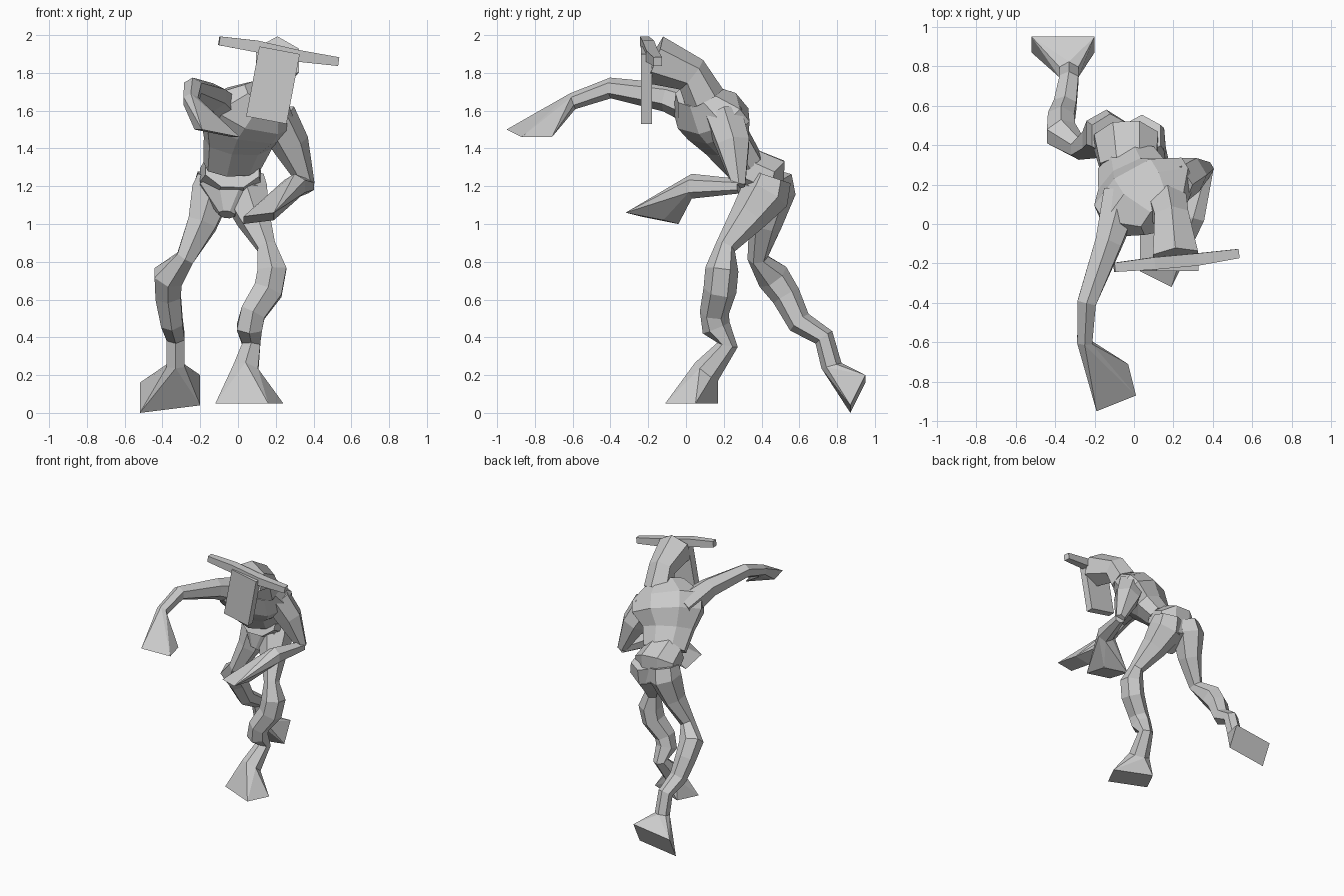
import bpy
import bmesh
import math
from mathutils import Vector

cube = bpy.data.objects.get("Cube")
if cube:
    bpy.data.objects.remove(cube, do_unlink=True)

grey = bpy.data.materials.new("plain grey")
grey.use_nodes = True
grey.diffuse_color = (0.6, 0.6, 0.6, 1)
grey.node_tree.nodes["Principled BSDF"].inputs["Base Color"].default_value = grey.diffuse_color

ACROSS_X = Vector((1, 0, 0))
ACROSS_Y = Vector((0, 1, 0))
SHOULDER_LINE = Vector((0.9, 0.4, 0))


def finish(name, bm):
    """Turn the bmesh into a flat-shaded grey object."""
    bmesh.ops.recalc_face_normals(bm, faces=bm.faces)
    mesh = bpy.data.meshes.new(name)
    bm.to_mesh(mesh)
    bm.free()
    mesh.materials.append(grey)
    obj = bpy.data.objects.new(name, mesh)
    bpy.context.collection.objects.link(obj)


def section(center, tangent, side, radius, flatness, sides):
    """Polygon across the path, wide along side and flattened the other way."""
    u = (side - tangent * side.dot(tangent)).normalized()
    v = tangent.cross(u) * flatness
    angles = [math.tau * (i + 0.5) / sides for i in range(sides)]
    return [center + (u * math.cos(a) + v * math.sin(a)) * radius * 1.1 for a in angles]


def limb(name, rings, side=ACROSS_X, flatness=1, sides=6):
    """Faceted tube through rings of (x, y, z, radius); returns its end section."""
    points = [Vector(ring[:3]) for ring in rings]
    last = len(points) - 1
    bm = bmesh.new()
    loops = []
    for i, ring in enumerate(rings):
        tangent = (points[min(i + 1, last)] - points[max(i - 1, 0)]).normalized()
        outline = section(points[i], tangent, side, ring[-1], flatness, sides)
        loops.append([bm.verts.new(p) for p in outline])
    for lower, upper in zip(loops, loops[1:]):
        for i in range(sides):
            j = (i + 1) % sides
            bm.faces.new((lower[i], lower[j], upper[j], upper[i]))
    bm.faces.new(loops[0])
    bm.faces.new(loops[-1])
    finish(name, bm)
    return outline


def paddle(name, wrist, center, across, along):
    """Hand or foot that flares from the limb's end section to a flat rectangle."""
    center, across, along = Vector(center), Vector(across), Vector(along)
    corners = [center + across * i + along * j for i in (-1, 1) for j in (-1, 1)]
    bm = bmesh.new()
    for p in wrist + corners:
        bm.verts.new(p)
    bmesh.ops.convex_hull(bm, input=bm.verts)
    bmesh.ops.dissolve_limit(bm, angle_limit=0.03, verts=bm.verts, edges=bm.edges)
    finish(name, bm)


# Torso: pelvis and hunched, twisted chest
limb("pelvis", [(-.06, .31, 1.05, .04), (-.04, .4, 1.18, .16), (-.04, .42, 1.25, .16),
                (-.03, .3, 1.3, .14)], flatness=.8, sides=8)
limb("chest", [(-.03, .31, 1.31, .15), (0, .22, 1.43, .18), (.04, .17, 1.53, .25),
               (.08, .11, 1.6, .25), (.15, .04, 1.69, .13)],
     side=SHOULDER_LINE, flatness=.6, sides=8)

# Head: ridged skull running into the neck, long tilted face plate, thin crossbar horns
limb("skull", [(.21, -.17, 1.87, .12), (.19, .03, 1.79, .09), (.17, .1, 1.66, .1)])
limb("face_plate", [(.22, -.21, 1.92, .14), (.15, -.21, 1.55, .14)], flatness=.27, sides=4)
limb("crossbar", [(-.1, -.22, 1.97, .03), (.1, -.2, 1.94, .04), (.32, -.18, 1.89, .04),
                  (.53, -.15, 1.86, .03)], side=ACROSS_Y, sides=4)

# Right arm reaching forward
wrist = limb("right_arm", [(-.06, .14, 1.58, .1), (-.13, -.1, 1.67, .07),
                           (-.24, -.4, 1.72, .05), (-.25, -.6, 1.65, .04)])
paddle("right_hand", wrist, center=(-.11, -.83, 1.48), across=(.1, .04, -.02),
       along=(-.02, .08, 0))

# Left arm bent in front of the body
limb("left_upper_arm", [(.2, .2, 1.57, .1), (.28, .25, 1.42, .09), (.37, .28, 1.2, .035)],
     side=ACROSS_Y)
wrist = limb("left_forearm", [(.37, .28, 1.2, .035), (.3, .03, 1.2, .06)])
paddle("left_hand", wrist, center=(.11, -.18, 1.03), across=(.08, -.04, .01),
       along=(0, .1, -.02))

# Left leg stepping forward
ankle = limb("left_leg", [(.04, .45, 1.25, .1), (.04, .42, 1.16, .12), (.08, .33, 1.04, .09),
                          (.15, .21, .88, .05), (.18, .19, .76, .08), (.16, .18, .65, .08),
                          (.08, .15, .53, .07), (.06, .16, .45, .07), (.07, .22, .36, .05),
                          (.04, .11, .22, .07)])
paddle("left_foot", ankle, center=(.06, .03, .05), across=(.14, -.06, 0), along=(.04, .08, 0))

# Right leg trailing behind
ankle = limb("right_leg", [(-.12, .45, 1.25, .1), (-.14, .46, 1.17, .11), (-.19, .42, 1, .08),
                           (-.28, .38, .82, .05), (-.37, .46, .72, .08), (-.37, .53, .62, .07),
                           (-.35, .6, .48, .06), (-.33, .73, .4, .05), (-.33, .77, .25, .05)])
paddle("right_foot", ankle, center=(-.36, .91, .1), across=(.16, 0, .02), along=(0, .04, .08))
